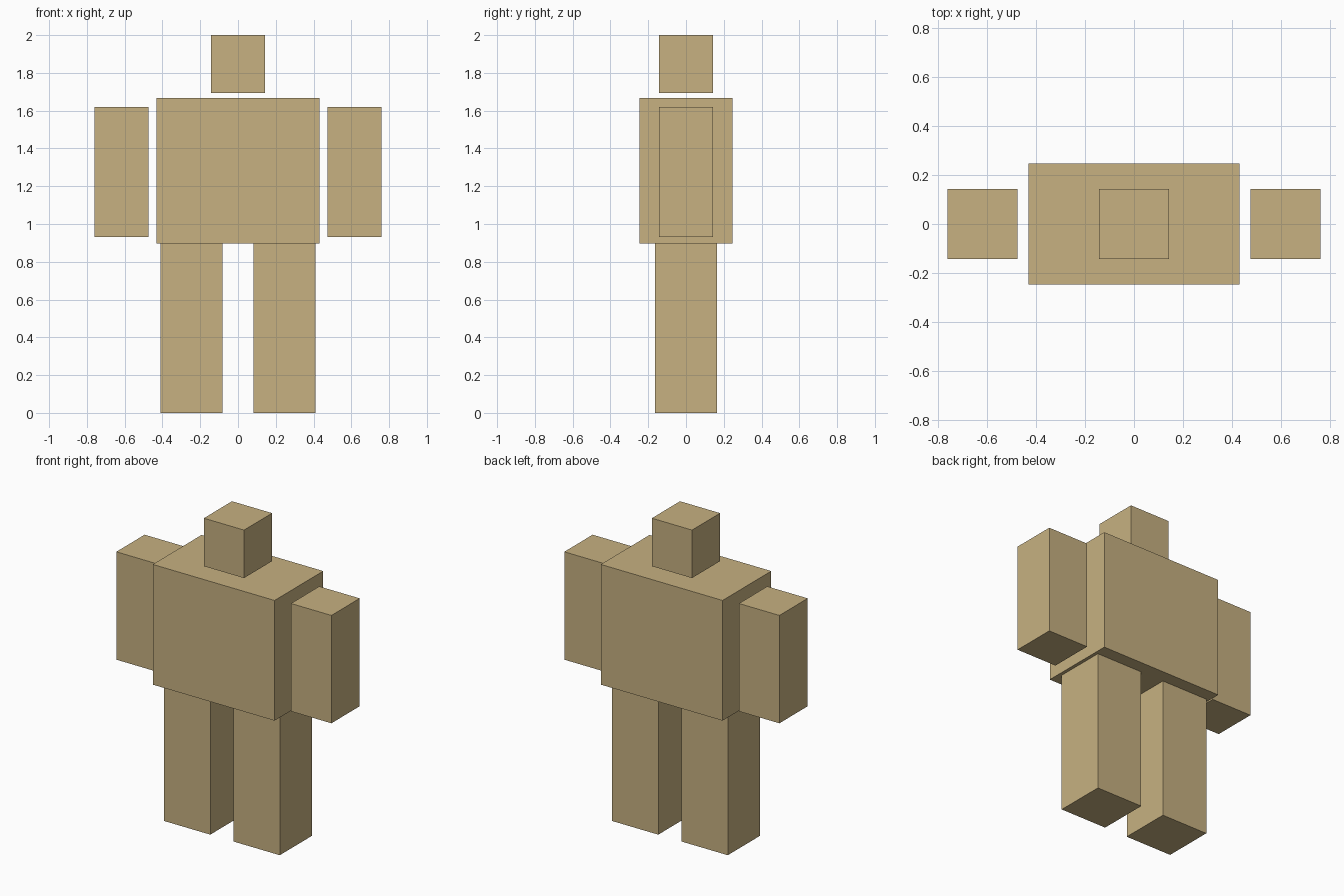
import bpy

default_cube = bpy.data.objects.get("Cube")
if default_cube:
    bpy.data.objects.remove(default_cube, do_unlink=True)

# Single flat tan colour
tan = bpy.data.materials.new("tan")
tan.use_nodes = True
colour = (0.57, 0.44, 0.22, 1.0)
tan.diffuse_color = colour
tan.node_tree.nodes["Principled BSDF"].inputs["Base Color"].default_value = colour


def block(name, x, width, depth, bottom, top):
    """Box centred on y = 0, standing between two heights."""
    bpy.ops.mesh.primitive_cube_add(size=1, location=(x, 0, (bottom + top) / 2))
    obj = bpy.context.object
    obj.name = name
    obj.scale = (width, depth, top - bottom)
    bpy.ops.object.transform_apply(location=False, rotation=False, scale=True)
    obj.data.materials.append(tan)
    return obj


# Body and floating head
block("torso", 0, 0.862, 0.492, 0.898, 1.667)
block("head", 0, 0.284, 0.284, 1.693, 2.0)

# Mirrored limbs, arms held clear of the torso
for side, sign in (("left", 1), ("right", -1)):
    block(side + "_arm", sign * 0.618, 0.286, 0.286, 0.93, 1.62)
    block(side + "_leg", sign * 0.246, 0.328, 0.326, 0.0, 0.898)
